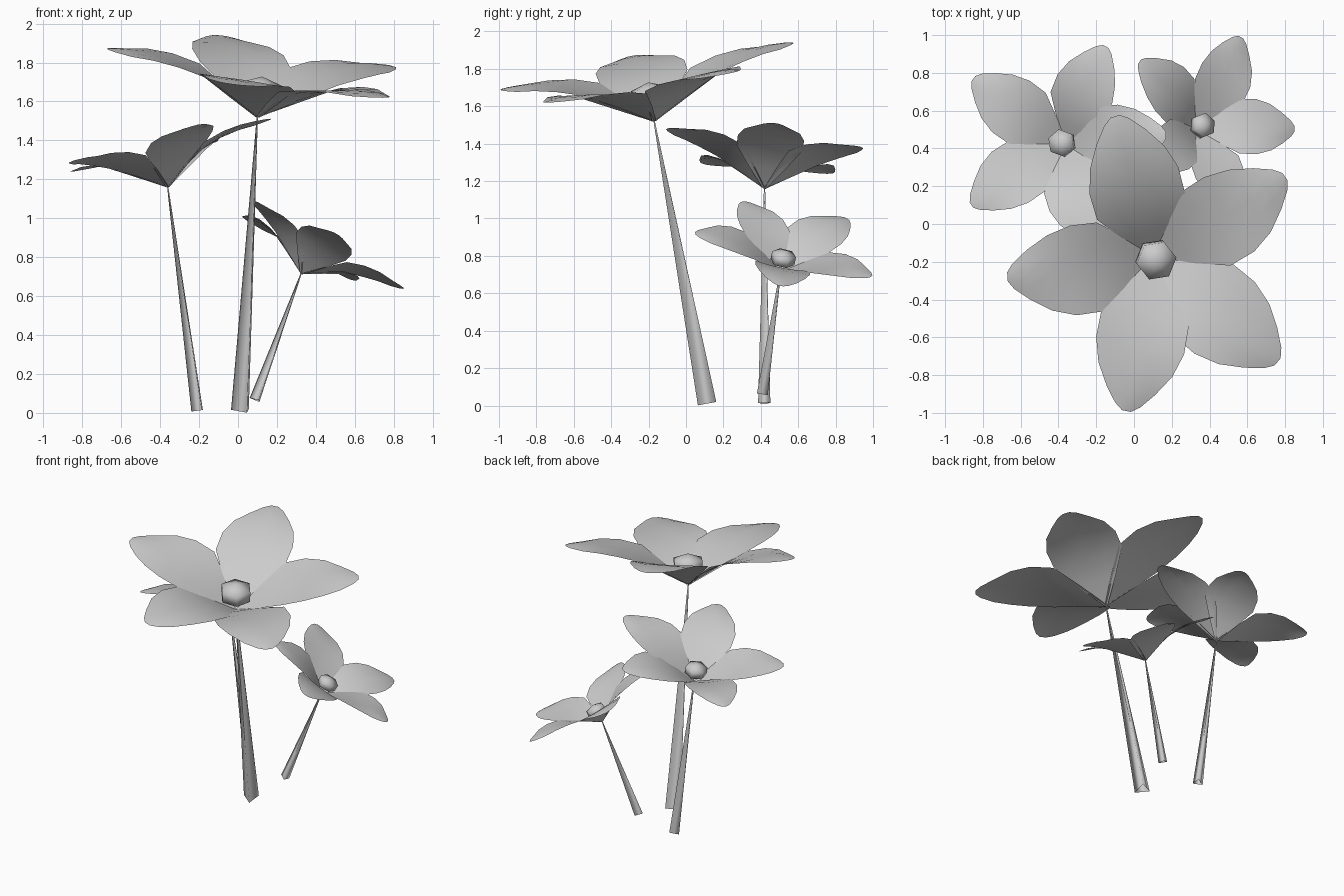
import bpy, bmesh, math
from mathutils import Vector, Matrix

old = bpy.data.objects.get("Cube")
if old:
    bpy.data.objects.remove(old)

grey = bpy.data.materials.new("plain_grey")
grey.use_nodes = True
shade = (0.6, 0.6, 0.6, 1)
grey.diffuse_color = shade
grey.node_tree.nodes["Principled BSDF"].inputs["Base Color"].default_value = shade

# Petal rows: distance along, half width, rise of the midline, lift of the edges
ROWS = [(0, .015, 0, 0), (.19, .165, .4, 0), (.38, .295, .7, .025), (.56, .298, .88, .012),
        (.72, .25, .99, -.005), (.86, .165, 1.03, -.02), (.96, .085, 1.02, -.01),
        (1, .03, 1, 0)]
COLUMNS = (-1, -.5, 0, .5, 1)


def finish(name, bm, sharp_angle):
    """Turn a bmesh into a smooth shaded object."""
    mesh = bpy.data.meshes.new(name)
    bm.to_mesh(mesh)
    bm.free()
    mesh.materials.append(grey)
    obj = bpy.data.objects.new(name, mesh)
    bpy.context.collection.objects.link(obj)
    bpy.ops.object.select_all(action="DESELECT")
    obj.select_set(True)
    bpy.context.view_layer.objects.active = obj
    bpy.ops.object.shade_smooth_by_angle(angle=math.radians(sharp_angle))


def add_petal(name, base, axis, tip):
    """Gently cupped petal sheet from the flower base out to its tip offset."""
    height = tip.dot(axis)
    along = tip - axis * height
    length = along.length
    along.normalize()
    side = axis.cross(along)
    bm = bmesh.new()
    grid = []
    for dist, width, rise, lift in ROWS:
        grid.append([bm.verts.new(
            base + along * dist * length + side * c * width * length
            + axis * (rise * height + lift * length * c * c)) for c in COLUMNS])
    for low, high in zip(grid, grid[1:]):
        for i in range(len(COLUMNS) - 1):
            bm.faces.new((low[i], high[i], high[i + 1], low[i + 1]))
    # Faces look up along the flower axis
    bm.normal_update()
    for face in bm.faces:
        if face.normal.dot(axis) < 0:
            face.normal_flip()
    finish(name, bm, 60)


def add_stem(name, foot, top, radius):
    """Three sided stem, open at the foot, tapering up to the flower base."""
    run = top - foot
    turn = Vector((0, 0, 1)).rotation_difference(run).to_matrix().to_4x4()
    spin = Matrix.Rotation(math.radians(-35), 4, "Z")
    bm = bmesh.new()
    bmesh.ops.create_cone(bm, cap_ends=False, segments=3, radius1=radius, radius2=.004,
                          depth=run.length,
                          matrix=Matrix.Translation((foot + top) / 2) @ turn @ spin)
    finish(name, bm, 130)


def add_bulb(name, base, axis, radius):
    """Flattened six sided flower centre with a pointed top."""
    turn = axis.to_track_quat("Z", "Y").to_matrix().to_4x4()
    bm = bmesh.new()
    bmesh.ops.create_uvsphere(
        bm, u_segments=6, v_segments=3, radius=radius,
        matrix=Matrix.Translation(base + axis * radius * 1.1) @ turn
        @ Matrix.Diagonal((1, 1, .62, 1)))
    finish(name, bm, 80)


# Each flower: stem foot, flower base, axis, stem radius, bulb radius, petal tip offsets
FLOWERS = {
    "tall": ((.022, .115, .012), (.1, -.17, 1.52), (.117, -.147, 1), .058, .123,
             [(-.2, .74, .42), (.7, .42, .26), (.66, -.56, .1),
              (-.14, -.82, .17), (-.77, -.11, .35)]),
    "middle": ((-.202, .42, .012), (-.36, .42, 1.16), (-.237, .087, 1), .038, .084,
               [(.21, .52, .22), (-.49, .35, .08), (-.5, -.32, .13),
                (.16, -.52, .32), (.53, .05, .35)]),
    "short": ((.092, .41, .066), (.325, .505, .715), (.53, .21, 1), .034, .076,
              [(.24, .485, -.025), (-.295, .355, .285), (-.245, -.2, .375),
               (.525, 0, -.075), (.18, -.455, .205)]),
}

for name, (foot, base, axis, thick, bulb, tips) in FLOWERS.items():
    foot, base, axis = Vector(foot), Vector(base), Vector(axis).normalized()
    add_stem(name + "_stem", foot, base, thick)
    add_bulb(name + "_flower_centre", base, axis, bulb)
    for number, tip in enumerate(tips, 1):
        add_petal(f"{name}_petal_{number}", base, axis, Vector(tip))
